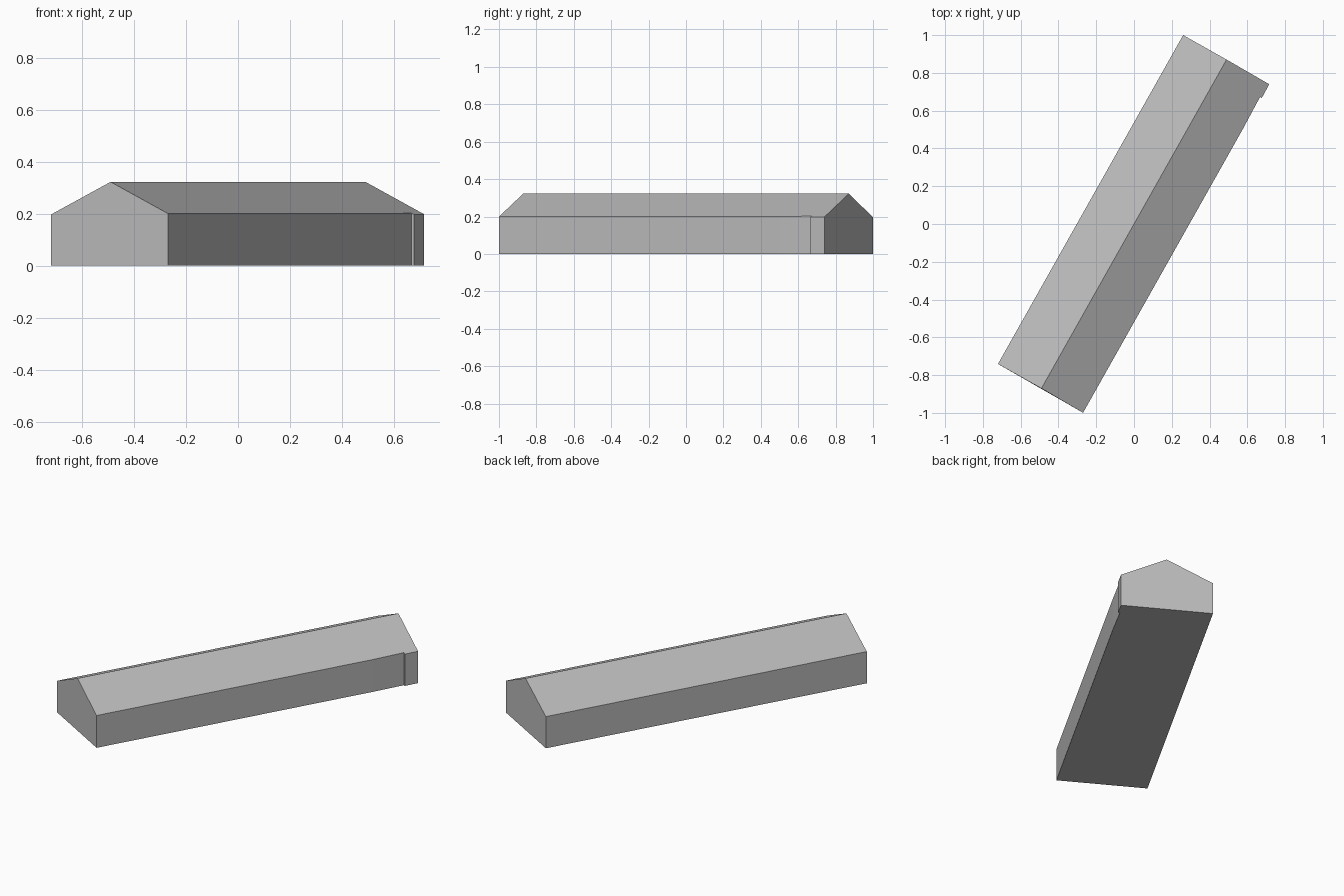
import bpy
import bmesh
from mathutils import Vector

default = bpy.data.objects.get("Cube")
if default:
    bpy.data.objects.remove(default, do_unlink=True)

RIDGE_Z = 0.322
SLOPE = 0.477
along = Vector((0.4907, 0.8713, 0))    # ridge direction
across = Vector((0.8713, -0.4907, 0))  # towards the stepped long wall

# Single wall and roof colour
grey = bpy.data.materials.new("plain grey")
grey.use_nodes = True
colour = (0.5, 0.5, 0.5, 1)
grey.diffuse_color = colour
grey.node_tree.nodes["Principled BSDF"].inputs["Base Color"].default_value = colour

# Footprint as (distance along ridge, distance across)
stepped_wall = [(-1.003, 0.2555), (0.72, 0.2555), (0.913, 0.2515),
                (0.913, 0.262), (0.996, 0.261)]
straight_wall = [(0.999, -0.264), (-0.999, -0.264)]
footprint = stepped_wall + straight_wall

bm = bmesh.new()


def vert(t, n, z):
    return bm.verts.new(along * t + across * n + Vector((0, 0, z)))


floor = [vert(t, n, 0) for t, n in footprint]
eaves = [vert(t, n, RIDGE_Z - SLOPE * abs(n)) for t, n in footprint]
front_peak = vert(-0.999, 0, RIDGE_Z)
back_peak = vert(0.999, 0, RIDGE_Z)

# Floor and walls, with the two gables rising to the ridge
bm.faces.new(floor[::-1])
count = len(footprint)
peaks = {len(stepped_wall) - 1: back_peak, count - 1: front_peak}
for i in range(count):
    j = (i + 1) % count
    top = [eaves[j], peaks[i], eaves[i]] if i in peaks else [eaves[j], eaves[i]]
    bm.faces.new([floor[i], floor[j]] + top)

# Two roof slopes
split = len(stepped_wall)
bm.faces.new(eaves[:split] + [back_peak, front_peak])
bm.faces.new(eaves[split:] + [front_peak, back_peak])
bmesh.ops.recalc_face_normals(bm, faces=bm.faces[:])

mesh = bpy.data.meshes.new("gabled_building")
bm.to_mesh(mesh)
bm.free()
mesh.materials.append(grey)
building = bpy.data.objects.new("gabled_building", mesh)
bpy.context.collection.objects.link(building)
